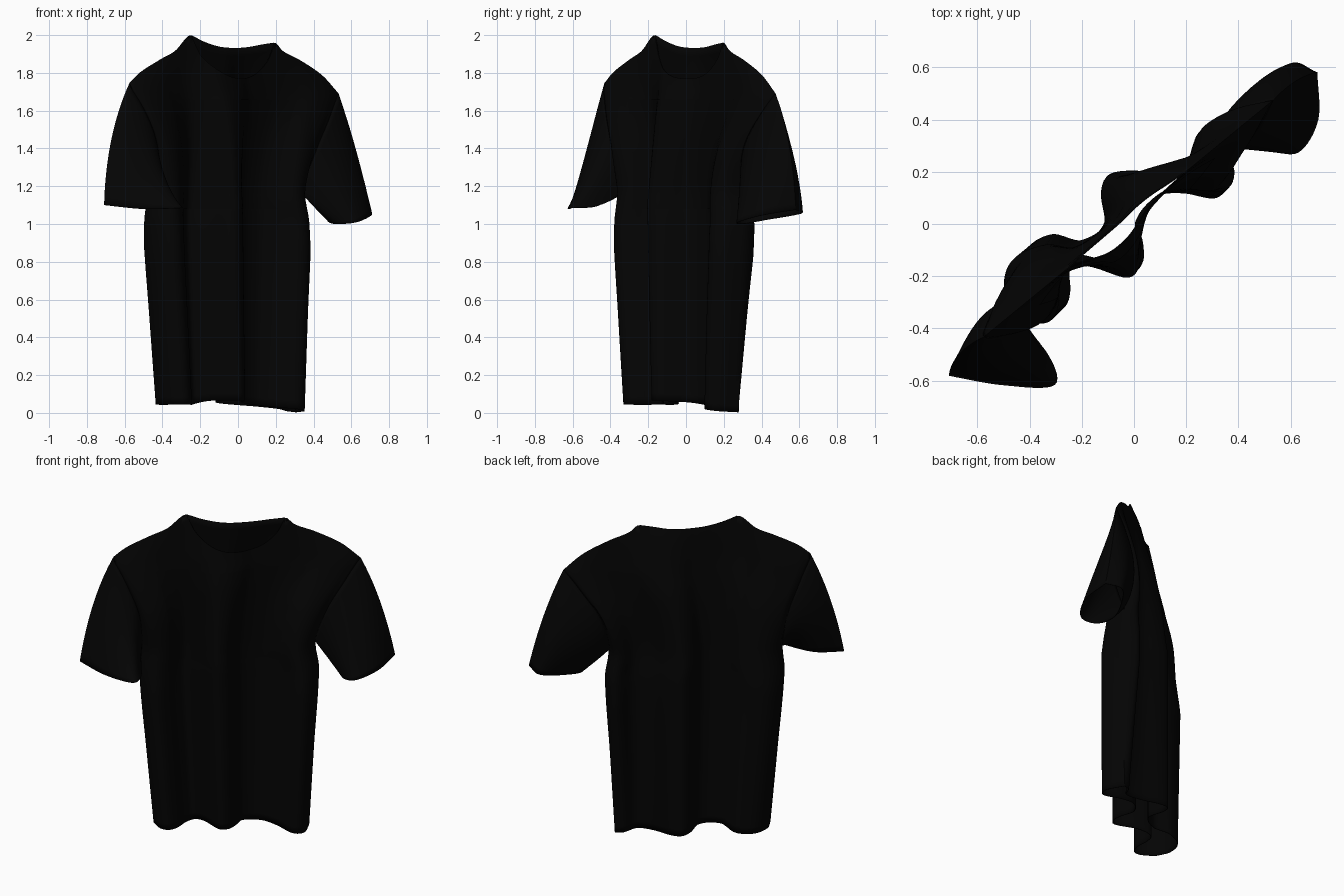
import bpy, bmesh, math
from mathutils import Vector

cube = bpy.data.objects.get("Cube")
if cube:
    bpy.data.objects.remove(cube)


def material(name, c):
    m = bpy.data.materials.new(name)
    m.use_nodes = True
    m.diffuse_color = (c, c, c, 1)
    bsdf = m.node_tree.nodes["Principled BSDF"]
    bsdf.inputs["Base Color"].default_value = (c, c, c, 1)
    bsdf.inputs["Roughness"].default_value = 0.9
    return m


FABRIC = material("black fabric", 0.0012)
PRINT = material("dark chest print", 0.001)


def interp(pts, x):
    """Smooth curve through (x, value) points."""
    x = min(max(x, pts[0][0]), pts[-1][0])
    n = len(pts)
    slope = lambda i: ((pts[min(i + 1, n - 1)][1] - pts[max(i - 1, 0)][1])
                       / (pts[min(i + 1, n - 1)][0] - pts[max(i - 1, 0)][0]))
    for i in range(n - 1):
        (a, p), (b, q) = pts[i], pts[i + 1]
        if x <= b:
            h, f = b - a, (x - a) / (b - a)
            return (p * (1 + 2 * f) * (1 - f) ** 2 + q * f * f * (3 - 2 * f)
                    + h * f * (1 - f) * (slope(i) * (1 - f) - slope(i + 1) * f))
    return pts[-1][1]


# Profiles: u runs across the garment, v runs towards its front
FRONT_FOLD = [(-.53, -.08), (-.51, 0), (-.46, .035), (-.4, .01), (-.34, -.05), (-.28, -.075),
              (-.22, 0), (-.16, .12), (-.1, .125), (-.05, .08), (.01, 0), (.14, -.01),
              (.22, .05), (.3, .15), (.38, .13), (.43, .02)]
BACK_FOLD = [(-.53, -.08), (-.5, -.18), (-.4, -.23), (-.28, -.18), (-.22, -.1), (-.08, -.08),
             (-.01, -.17), (.05, -.2), (.11, -.16), (.2, -.06), (.29, -.025), (.38, -.08),
             (.42, -.06), (.43, .02)]
BACK_HEM = [(-.53, -.08), (-.5, -.16), (-.4, -.22), (-.28, -.19), (-.22, -.1), (-.08, -.08),
            (-.01, -.17), (.05, -.2), (.11, -.16), (.2, -.05), (.29, .02), (.38, 0), (.43, .02)]
LEFT_EDGE = [(0, -.475), (.5, -.52), (1, -.562), (1.17, -.55), (1.4, -.575), (1.6, -.65), (1.72, -.71)]
RIGHT_EDGE = [(0, .412), (.5, .44), (1, .47), (1.17, .45), (1.4, .51), (1.6, .64), (1.69, .71)]
SHOULDER = [(-.71, 1.745), (-.64, 1.8), (-.5, 1.87), (-.4, 1.915), (-.29, 2), (.276, 1.96),
            (.33, 1.915), (.45, 1.865), (.6, 1.785), (.71, 1.69)]
BACK_NECK = [(-.29, 2), (-.2, 1.965), (-.1, 1.94), (0, 1.932), (.1, 1.935), (.2, 1.95), (.276, 1.96)]
FRONT_NECK = [(-.29, 2), (-.24, 1.89), (-.13, 1.8), (0, 1.77), (.13, 1.79), (.23, 1.87), (.276, 1.96)]
HEM = [(-.53, .045), (-.3, .045), (-.22, .065), (-.08, .063), (.1, .045), (.43, .003)]
DRAPE = [(0, 0), (.1, .16), (.25, .34), (.45, .62), (.9, 1)]
ARMPIT = 1.17
REACH = .71


def top_height(s, side):
    us = REACH * s
    if -.29 <= us <= .276:
        return interp(FRONT_NECK if side > 0 else BACK_NECK, us)
    return interp(SHOULDER, us)


def cloth(s, z, side, lift=0):
    """Point on the front (side 1) or back (side -1) sheet, s from -1 to 1."""
    f = (s + 1) / 2
    u = interp(LEFT_EDGE, z) * (1 - f) + interp(RIGHT_EDGE, z) * f
    across = -.53 + .96 * f
    if side > 0:
        fold = interp(FRONT_FOLD, across)
    else:
        low = max(0, 1 - z)
        fold = interp(BACK_HEM, across) * low + interp(BACK_FOLD, across) * (1 - low)
    ridge = interp(SHOULDER, REACH * s)
    k = interp(DRAPE, max(0, ridge - z))
    h = min(max((z - ARMPIT) / (ridge - ARMPIT), 0), 1)
    puff = (.01 + .05 * s ** 6) * math.sin(math.pi * h)
    v = (.1 * u - .03) * (1 - k) + fold * k + side * puff
    return Vector((u, v + side * lift, z))


def build(name, grids, mat, thickness=0):
    """Make one object from grids of points, turned to the diagonal stance."""
    bm = bmesh.new()
    r = math.sqrt(.5)
    for grid in grids:
        rows = [[bm.verts.new(((p.x + p.y) * r, (p.x - p.y) * r, p.z)) for p in row] for row in grid]
        for a, b in zip(rows, rows[1:]):
            for i in range(len(a) - 1):
                bm.faces.new((a[i], a[i + 1], b[i + 1], b[i]))
    bmesh.ops.remove_doubles(bm, verts=bm.verts, dist=.0005)
    bmesh.ops.recalc_face_normals(bm, faces=bm.faces)
    me = bpy.data.meshes.new(name)
    bm.to_mesh(me)
    bm.free()
    me.materials.append(mat)
    ob = bpy.data.objects.new(name, me)
    bpy.context.collection.objects.link(ob)
    if thickness:
        mod = ob.modifiers.new("cloth thickness", 'SOLIDIFY')
        mod.thickness = thickness
        mod.offset = 0
    bpy.ops.object.select_all(action='DESELECT')
    ob.select_set(True)
    bpy.context.view_layer.objects.active = ob
    bpy.ops.object.shade_smooth_by_angle(angle=math.radians(50))


def sheet(side, s0, s1, low, high, cols, rows, lift=0):
    """Grid on the cloth between two heights given as functions of s."""
    grid = []
    for j in range(rows + 1):
        row = []
        for i in range(cols + 1):
            s = s0 + (s1 - s0) * i / cols
            a, b = low(s), high(s)
            row.append(cloth(s, a + (b - a) * j / rows, side, lift))
        grid.append(row)
    return grid


# Torso: front and back sheets joined at the sides and shoulders
hem = lambda s: interp(HEM, -.05 + .48 * s)
build("torso", [sheet(side, -1, 1, hem, lambda s: top_height(s, side), 84, 44)
                for side in (1, -1)], FABRIC, .004)

# Collar ribbing around the neck opening
build("collar_band", [sheet(side, -.405, .385, lambda s: top_height(s, side) - .045,
                            lambda s: top_height(s, side), 48, 3, .003)
                      for side in (1, -1)], FABRIC)

# Printed panel on the chest
build("chest_print", [sheet(1, -.7, .58, lambda s: 1.08, lambda s: 1.66, 48, 16, .006)], PRINT)

# Sleeves: lofted from the armhole to the cuff; cuff runs outer, front, inner, back
CUFFS = {
    "right_sleeve": (-1, -.05, [(-.91, -.09, 1.1), (-.79, .08, 1.08), (-.65, .22, 1.085),
                                (-.585, .11, 1.09), (-.6, 0, 1.12), (-.74, -.09, 1.11)]),
    "left_sleeve": (1, -.025, [(.905, .085, 1.075), (.78, .215, 1.045), (.64, .25, 1.01),
                               (.58, .16, 1.0), (.63, .05, 1.02), (.85, -.01, 1.055)]),
}
RING, STEPS = 48, 18
for name, (sx, swing, cuff) in CUFFS.items():
    loop = cuff + cuff[:1]
    top = top_height(sx, 1)
    grid = [[] for _ in range(STEPS + 1)]
    for i in range(RING + 1):
        a = i / RING
        up = (1 + math.cos(2 * math.pi * a)) / 2
        start = cloth(sx, ARMPIT + (top - ARMPIT) * up, 1 if a <= .5 else -1)
        end = Vector([interp([(k / 6, p[c]) for k, p in enumerate(loop)], a) for c in range(3)])
        depth = math.sin(2 * math.pi * a)
        bend = (start + end) / 2 + Vector((sx * .03 * up, .04 * depth + swing, .05 * up))
        for j in range(STEPS + 1):
            t = j / STEPS
            grid[j].append(start * (1 - t) ** 2 + bend * 2 * t * (1 - t) + end * t * t)
    build(name, [grid], FABRIC, .004)
